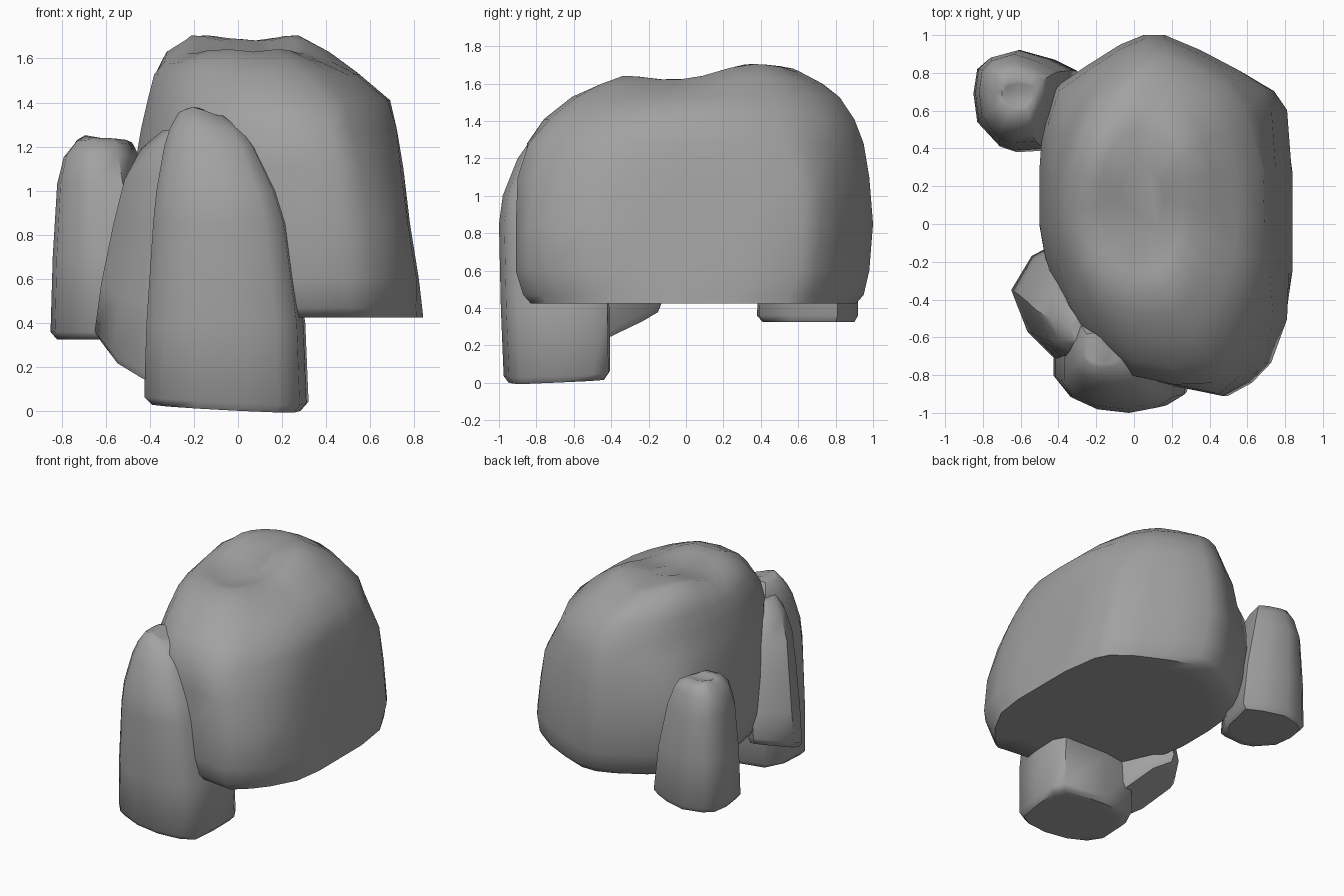
import bpy
import bmesh
import math

# Remove the default object
default = bpy.data.objects.get("Cube")
if default:
    bpy.data.objects.remove(default, do_unlink=True)

# Single stone colour
STONE = (0.36, 0.36, 0.36, 1.0)
stone = bpy.data.materials.new("stone_grey")
stone.use_nodes = True
stone.diffuse_color = STONE
shader = next(n for n in stone.node_tree.nodes if n.type == 'BSDF_PRINCIPLED')
shader.inputs["Base Color"].default_value = STONE
shader.inputs["Roughness"].default_value = 0.9


def smoothstep(low, high, value):
    t = max(0.0, min(1.0, (value - low) / (high - low)))
    return t * t * (3 - 2 * t)


def bump(value, centre, width):
    return math.exp(-((value - centre) / width) ** 2)


def stretch(outline, x_min, x_max, y_min, y_max):
    """Stretch a plan outline into the given rectangle."""
    xs, ys = zip(*outline)
    x_scale = (x_max - x_min) / (max(xs) - min(xs))
    y_scale = (y_max - y_min) / (max(ys) - min(ys))
    return [(x_min + (x - min(xs)) * x_scale, y_min + (y - min(ys)) * y_scale)
            for x, y in outline]


def trim_corners(outline, reach):
    """Pull in the corners of an outline that lie beyond a reach of the unit circle."""
    unit = stretch(outline, -1, 1, -1, 1)
    return [(x * min(1, reach / math.hypot(x, y)), y * min(1, reach / math.hypot(x, y)))
            for x, y in unit]


def rock(name, outline, levels, lift, reach=lambda z: 2):
    """Loft a plan outline through levels of (z, x_min, x_max, y_min, y_max)."""
    bm = bmesh.new()

    def add_ring(points, z):
        return [bm.verts.new((x, y, z + lift(x, y, z))) for x, y in points]

    plans = [(z, stretch(trim_corners(outline, reach(z)), *box)) for z, *box in levels]
    rings = [add_ring(plan, z) for z, plan in plans]

    # Inner rings fill both caps
    for at_top in (False, True):
        z, plan = plans[-1 if at_top else 0]
        cx = sum(x for x, y in plan) / len(plan)
        cy = sum(y for x, y in plan) / len(plan)
        for size in (0.8, 0.4):
            points = [(cx + (x - cx) * size, cy + (y - cy) * size) for x, y in plan]
            rings.insert(len(rings) if at_top else 0, add_ring(points, z))

    count = len(outline)
    for lower, upper in zip(rings, rings[1:]):
        for i in range(count):
            j = (i + 1) % count
            bm.faces.new((lower[i], lower[j], upper[j], upper[i]))
    bm.faces.new(rings[0][::-1])
    bm.faces.new(rings[-1])
    bmesh.ops.recalc_face_normals(bm, faces=bm.faces)

    mesh = bpy.data.meshes.new(name)
    bm.to_mesh(mesh)
    bm.free()
    mesh.materials.append(stone)
    obj = bpy.data.objects.new(name, mesh)
    bpy.context.collection.objects.link(obj)
    bpy.ops.object.select_all(action='DESELECT')
    obj.select_set(True)
    bpy.context.view_layer.objects.active = obj
    bpy.ops.object.shade_smooth_by_angle(angle=math.radians(50))


# Main boulder: corners trimmed low and high, with a saddle along its crest
def boulder_reach(z):
    return 1.1 + 0.12 * smoothstep(0.43, 0.7, z) - 0.2 * smoothstep(0.8, 1.45, z)


def boulder_lift(x, y, z):
    saddle = 0.035 * bump(y, -0.08, 0.2) + 0.02 * bump(x, 0.07, 0.1)
    back_peak = 0.05 * smoothstep(0, 0.35, y) * bump(y, 0.35, 0.3)
    return smoothstep(1.5, 1.65, z) * (back_peak - saddle)


rock("main_boulder",
     [(0.84, -0.5), (0.85, -0.25), (0.85, 0.0), (0.85, 0.3), (0.84, 0.62),
      (0.77, 0.72), (0.6, 0.82), (0.4, 0.92), (0.2, 1.0), (0.08, 1.0),
      (-0.05, 0.95), (-0.25, 0.83), (-0.42, 0.72), (-0.48, 0.55), (-0.5, 0.3),
      (-0.5, 0.0), (-0.47, -0.17), (-0.38, -0.43), (-0.25, -0.63),
      (0.0, -0.81), (0.26, -0.86), (0.52, -0.91), (0.65, -0.84), (0.76, -0.74)],
     [(0.425, -0.44, 0.84, -0.83, 0.91),
      (0.47, -0.47, 0.835, -0.87, 0.95),
      (0.6, -0.5, 0.82, -0.91, 0.98),
      (0.85, -0.5, 0.78, -0.91, 1.0),
      (1.1, -0.47, 0.75, -0.9, 0.98),
      (1.28, -0.44, 0.72, -0.85, 0.95),
      (1.41, -0.41, 0.69, -0.76, 0.9),
      (1.53, -0.38, 0.55, -0.61, 0.82),
      (1.6, -0.33, 0.42, -0.48, 0.73),
      (1.655, -0.24, 0.31, -0.36, 0.6)],
     boulder_lift, boulder_reach)

# Tall front pillar with a slightly sloping foot
rock("front_pillar",
     [(0.32, -0.5), (0.27, -0.41), (-0.1, -0.4), (-0.36, -0.44),
      (-0.43, -0.6), (-0.43, -0.82), (-0.35, -0.92), (-0.2, -0.98),
      (0.0, -1.0), (0.18, -0.97), (0.28, -0.91), (0.31, -0.7)],
     [(0.015, -0.39, 0.29, -0.95, -0.43),
      (0.05, -0.425, 0.32, -0.975, -0.405),
      (0.4, -0.415, 0.305, -0.99, -0.41),
      (0.85, -0.385, 0.24, -1.0, -0.43),
      (1.0, -0.37, 0.19, -0.98, -0.45),
      (1.2, -0.335, 0.09, -0.9, -0.48),
      (1.28, -0.31, 0.03, -0.84, -0.52),
      (1.34, -0.27, -0.06, -0.76, -0.57)],
     lambda x, y, z: (1 - smoothstep(0, 0.4, z)) * (0.05 * (y + 0.7) - 0.05 * x)
     + 0.04 * smoothstep(1.2, 1.34, z) * bump(x, -0.2, 0.07))

# Leaning side shard, cut at a slant underneath
rock("leaning_shard",
     [(-0.3, -0.42), (-0.38, -0.22), (-0.48, -0.13), (-0.55, -0.17),
      (-0.65, -0.35), (-0.57, -0.57), (-0.45, -0.7), (-0.37, -0.74),
      (-0.27, -0.68), (-0.25, -0.55)],
     [(0.25, -0.62, -0.25, -0.72, -0.15),
      (0.29, -0.65, -0.22, -0.74, -0.13),
      (0.55, -0.62, -0.2, -0.75, -0.15),
      (0.85, -0.565, -0.18, -0.75, -0.22),
      (1.05, -0.515, -0.18, -0.74, -0.3),
      (1.19, -0.44, -0.19, -0.71, -0.38),
      (1.275, -0.34, -0.22, -0.66, -0.48)],
     lambda x, y, z: (1 - smoothstep(0.3, 0.8, z)) * (0.42 * (y + 0.45) - 0.15 * (x + 0.45)))

# Small back rock with a notched top
rock("small_back_rock",
     [(-0.3, 0.81), (-0.42, 0.87), (-0.6, 0.92), (-0.76, 0.88),
      (-0.83, 0.82), (-0.85, 0.69), (-0.83, 0.54), (-0.71, 0.41),
      (-0.62, 0.38), (-0.45, 0.39), (-0.36, 0.55)],
     [(0.325, -0.82, -0.33, 0.41, 0.9),
      (0.36, -0.85, -0.3, 0.38, 0.92),
      (0.7, -0.84, -0.34, 0.39, 0.92),
      (1.03, -0.82, -0.41, 0.43, 0.9),
      (1.16, -0.79, -0.45, 0.48, 0.86),
      (1.22, -0.74, -0.48, 0.54, 0.82),
      (1.24, -0.7, -0.51, 0.6, 0.76)],
     lambda x, y, z: smoothstep(1.1, 1.24, z) * (0.02 * bump(x, -0.7, 0.04)
                                                - 0.02 * bump(y, 0.68, 0.05)))
